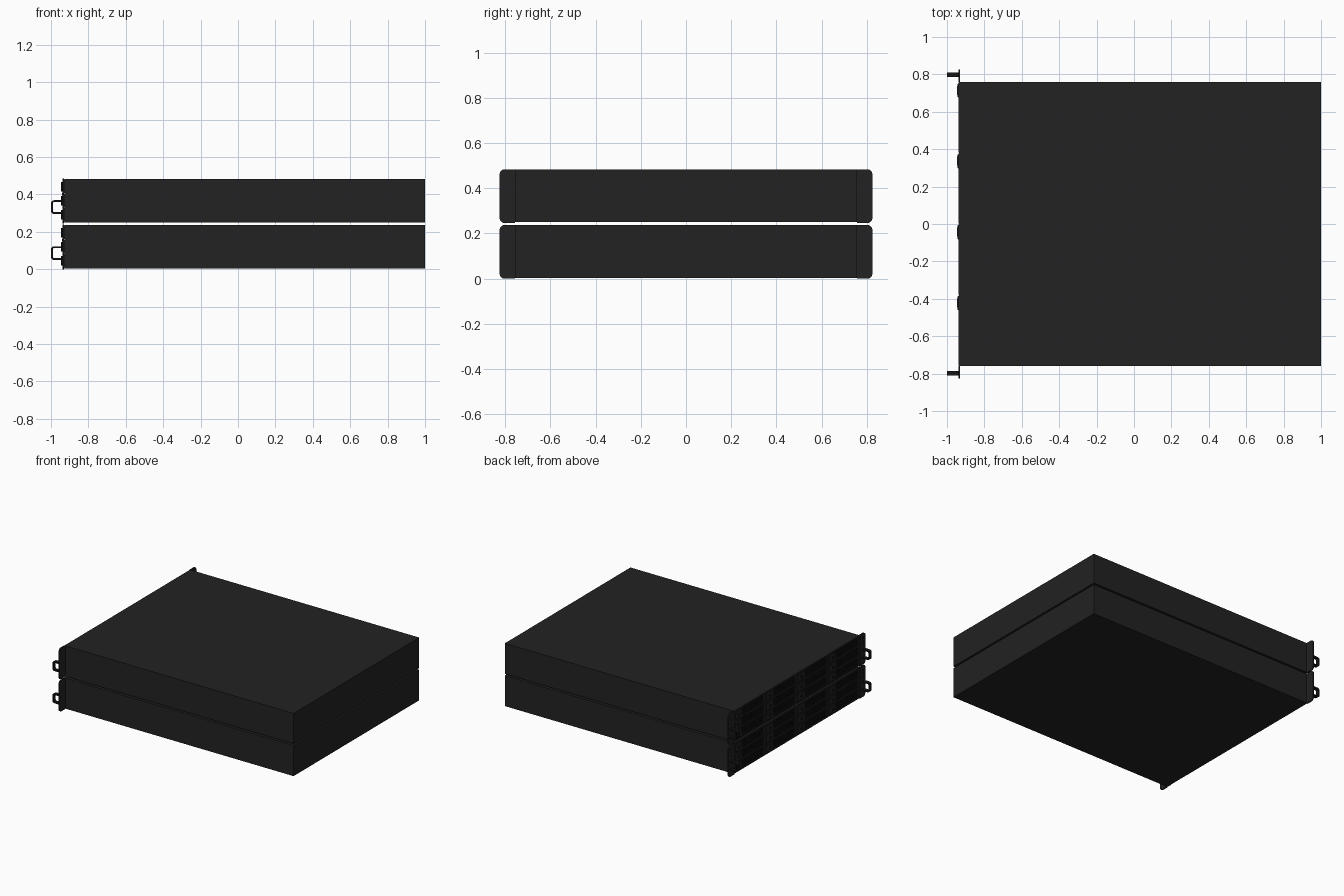
import bpy, bmesh, math

if "Cube" in bpy.data.objects:
    bpy.data.objects.remove(bpy.data.objects["Cube"])

def mat(name, c):
    m = bpy.data.materials.new(name)
    m.diffuse_color = (*c, 1)
    m.use_nodes = True
    m.node_tree.nodes["Principled BSDF"].inputs["Base Color"].default_value = m.diffuse_color
    return m

CASE = mat("charcoal case", (0.016, 0.016, 0.016))
BLACK = mat("black trim", (0.008, 0.008, 0.008))
DARK = mat("dark recess", (0.003, 0.003, 0.003))

def finish(name, bm, m, smooth=False):
    bmesh.ops.recalc_face_normals(bm, faces=bm.faces)
    me = bpy.data.meshes.new(name)
    bm.to_mesh(me)
    bm.free()
    me.materials.append(m)
    ob = bpy.data.objects.new(name, me)
    bpy.context.collection.objects.link(ob)
    if smooth:
        bpy.ops.object.select_all(action='DESELECT')
        ob.select_set(True)
        bpy.context.view_layer.objects.active = ob
        bpy.ops.object.shade_smooth_by_angle(angle=math.radians(35))
    return ob

def box(bm, x0, x1, y0, y1, z0, z1):
    vs = bmesh.ops.create_cube(bm, size=1)["verts"]
    for v in vs:
        v.co = ((x0 + x1) / 2 + v.co.x * (x1 - x0),
                (y0 + y1) / 2 + v.co.y * (y1 - y0),
                (z0 + z1) / 2 + v.co.z * (z1 - z0))

def prism(bm, pts, axis, a, b):
    """Extrude a 2D outline along an axis: 'x' takes (y,z), 'y' takes (x,z), 'z' takes (x,y)."""
    put = {'x': lambda p, t: (t, p[0], p[1]),
           'y': lambda p, t: (p[0], t, p[1]),
           'z': lambda p, t: (p[0], p[1], t)}[axis]
    A = [bm.verts.new(put(p, a)) for p in pts]
    B = [bm.verts.new(put(p, b)) for p in pts]
    n = len(pts)
    bm.faces.new(A)
    bm.faces.new(B[::-1])
    for i in range(n):
        bm.faces.new((A[i], B[i], B[(i + 1) % n], A[(i + 1) % n]))

def arc(cx, cy, r, a0, a1, n=5):
    return [(cx + r * math.cos(math.radians(a0 + (a1 - a0) * i / n)),
             cy + r * math.sin(math.radians(a0 + (a1 - a0) * i / n))) for i in range(n + 1)]

def build_unit(tag, z):
    # main enclosure
    bm = bmesh.new()
    box(bm, -0.928, 1.0, -0.758, 0.758, z + 0.004, z + 0.237)
    finish(tag + "_enclosure", bm, CASE)

    # front rim around the drive bays
    bm = bmesh.new()
    box(bm, -0.936, -0.926, -0.758, 0.758, z + 0.004, z + 0.008)
    box(bm, -0.936, -0.926, -0.758, 0.758, z + 0.233, z + 0.237)
    finish(tag + "_front_rim", bm, CASE)

    # mounting ears with rounded outer corners
    bm = bmesh.new()
    for s in (1, -1):
        y1, z0, z1, r = 0.825, z, z + 0.238, 0.022
        pts = [(0.757, z0)] + arc(y1 - r, z0 + r, r, -90, 0) + arc(y1 - r, z1 - r, r, 0, 90) + [(0.757, z1)]
        prism(bm, [(s * p[0], p[1]) for p in pts], 'x', -0.938, -0.929)
    finish(tag + "_mounting_ears", bm, CASE)

    # pull handles
    bm = bmesh.new()
    h0, h1, r = z + 0.05, z + 0.123, 0.016
    def bow(x, a, b, r):
        return [(-0.935, a)] + arc(x + r, a + r, r, 270, 180, 4) + arc(x + r, b - r, r, 180, 90, 4) + [(-0.935, b)]
    outer, inner = bow(-1.0, h0, h1, r), bow(-0.99, h0 + 0.01, h1 - 0.01, 0.007)
    for s in (1, -1):
        prism(bm, outer + inner[::-1], 'y', s * 0.785, s * 0.811)
    finish(tag + "_pull_handles", bm, BLACK, True)

    # buttons and indicator strip on the ears
    bm = bmesh.new()
    for s in (1, -1):
        for k in range(3):
            zc = z + 0.155 + k * 0.025
            prism(bm, arc(s * 0.798, zc, 0.007, 0, 330, 11), 'x', -0.940, -0.936)
    finish(tag + "_ear_buttons", bm, BLACK)

    # drive carriers: four columns by three rows
    frame, grille, latch, recess = (bmesh.new() for _ in range(4))
    W, H = 0.379, 0.075
    for c in range(4):
        for row in range(3):
            y0 = -0.758 + c * W + 0.003
            y1 = y0 + W - 0.006
            z0 = z + 0.0085 + row * H + 0.002
            z1 = z0 + H - 0.004
            xb, xf = -0.929, -0.938
            box(recess, -0.9295, -0.927, y0, y1, z0, z1)
            box(frame, xf, xb, y0, y1, z0, z0 + 0.006)
            box(frame, xf, xb, y0, y1, z1 - 0.006, z1)
            box(frame, xf, xb, y0, y0 + 0.02, z0, z1)
            box(frame, xf, xb, y1 - 0.09, y1, z0, z1)
            # ventilation mesh
            n = 17
            step = (W - 0.006 - 0.11) / n
            for i in range(1, n):
                yc = y0 + 0.02 + i * step
                box(grille, -0.935, xb, yc - 0.0035, yc + 0.0035, z0 + 0.005, z1 - 0.005)
            for i in range(1, 4):
                zc = z0 + (z1 - z0) * i / 4
                box(grille, -0.936, xb, y0 + 0.019, y1 - 0.089, zc - 0.003, zc + 0.003)
            # curved release latch
            prof = [(-0.936, y1 - 0.08), (-0.942, y1 - 0.078), (-0.946, y1 - 0.06),
                    (-0.946, y1 - 0.02), (-0.942, y1 - 0.004), (-0.936, y1 - 0.002)]
            prism(latch, prof, 'z', z0 + 0.01, z1 - 0.01)
            # finger slot on the latch
            box(recess, -0.9465, -0.945, y1 - 0.056, y1 - 0.026, z0 + 0.026, z1 - 0.026)
    finish(tag + "_drive_frames", frame, CASE)
    finish(tag + "_drive_grilles", grille, BLACK)
    finish(tag + "_drive_latches", latch, CASE)
    finish(tag + "_drive_recesses", recess, DARK)

# two stacked rack units
build_unit("lower", 0.0)
build_unit("upper", 0.246)
